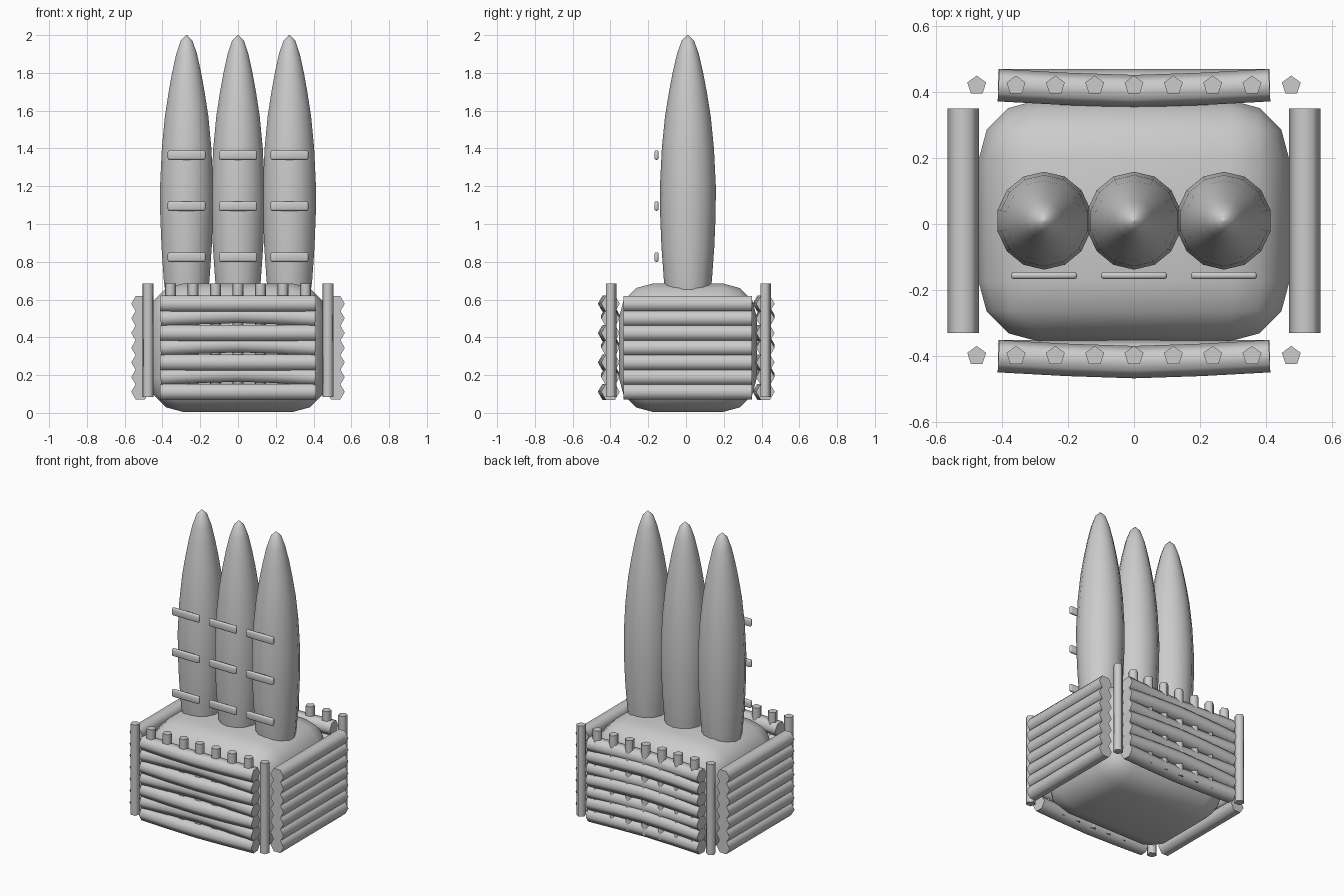
import bpy, bmesh, math
from mathutils import Vector

cube = bpy.data.objects.get("Cube")
if cube:
    bpy.data.objects.remove(cube, do_unlink=True)

grey = bpy.data.materials.new("plain_grey")
grey.use_nodes = True
grey.diffuse_color = (0.6, 0.6, 0.6, 1)
grey.node_tree.nodes["Principled BSDF"].inputs["Base Color"].default_value = (0.6, 0.6, 0.6, 1)

MID_Y = 0.01


def finish(name, bm, smooth_angle):
    bmesh.ops.recalc_face_normals(bm, faces=bm.faces)
    mesh = bpy.data.meshes.new(name)
    bm.to_mesh(mesh)
    bm.free()
    mesh.materials.append(grey)
    obj = bpy.data.objects.new(name, mesh)
    bpy.context.collection.objects.link(obj)
    bpy.ops.object.select_all(action='DESELECT')
    obj.select_set(True)
    bpy.context.view_layer.objects.active = obj
    bpy.ops.object.shade_smooth_by_angle(angle=math.radians(smooth_angle))
    return obj


def loft(bm, rings):
    """Skin a list of vertex-position rings and cap both ends."""
    rows = [[bm.verts.new(p) for p in ring] for ring in rings]
    n = len(rows[0])
    for a, b in zip(rows, rows[1:]):
        for i in range(n):
            j = (i + 1) % n
            bm.faces.new((a[i], a[j], b[j], b[i]))
    bm.faces.new(rows[0])
    bm.faces.new(rows[-1])


def rod(name, path, radius, sides, side_axis):
    """Polygonal rod along a path, with one corner pointing along side_axis."""
    path = [Vector(p) for p in path]
    u = Vector(side_axis)
    rings = []
    for k, p in enumerate(path):
        along = (path[min(k + 1, len(path) - 1)] - path[max(k - 1, 0)]).normalized()
        v = along.cross(u).normalized()
        w = v.cross(along)
        angles = [math.tau * i / sides for i in range(sides)]
        rings.append([p + radius * (math.cos(a) * w + math.sin(a) * v) for a in angles])
    bm = bmesh.new()
    loft(bm, rings)
    return finish(name, bm, 75)


def rounded_box(name, centre, size, radius, segments):
    bm = bmesh.new()
    bmesh.ops.create_cube(bm, size=1)
    for v in bm.verts:
        v.co = Vector(centre) + Vector(c * s for c, s in zip(v.co, size))
    bmesh.ops.bevel(bm, geom=bm.edges[:], offset=radius, segments=segments,
                    profile=0.5, affect='EDGES')
    return finish(name, bm, 50)


# Basket body
rounded_box("basket_body", (0, MID_Y, 0.345), (0.94, 0.73, 0.68), 0.18, 3)

# Woven slats: odd rows bow forwards, even rows bow upwards
for row in range(7):
    z = 0.578 - row * 0.0777
    for face, sign in (("front", -1), ("back", 1)):
        path = []
        for t in (-1, -0.5, 0, 0.5, 1):
            bow = 0.018 * (1 - abs(t) ** 1.4)
            dy, dz = (-bow, 0) if row % 2 == 0 else (0, bow)
            path.append((0.41 * t, MID_Y + sign * 0.41 + dy, z + dz))
        rod(f"{face}_slat_{row + 1}", path, 0.049, 6, (0, 1, 0))
    for side, sign in (("left", 1), ("right", -1)):
        path = [(sign * 0.517, MID_Y + e * 0.34, z) for e in (-1, 1)]
        rod(f"{side}_slat_{row + 1}", path, 0.048, 6, (1, 0, 0))

# Upright stakes along front and back
for i in range(9):
    x = (i - 4) * 0.119
    for face, sign in (("front", -1), ("back", 1)):
        y = MID_Y + sign * 0.409
        rod(f"{face}_stake_{i + 1}", [(x, y, 0.085), (x, y, 0.685)], 0.03, 5, (0, 1, 0))

# Long loaves with raised score marks
loaf_profile = [(0.04, 0.3), (0.08, 0.45), (0.11, 0.58), (0.127, 0.7), (0.14, 0.88),
                (0.147, 1.05), (0.148, 1.2), (0.138, 1.4), (0.121, 1.57), (0.1, 1.7),
                (0.081, 1.8), (0.058, 1.9), (0.033, 1.97), (0.003, 2.0)]
SIDES = 14
for n, cx in enumerate((-0.272, 0, 0.272)):
    bm = bmesh.new()
    rings = []
    for r, z in loaf_profile:
        angles = [math.tau * i / SIDES for i in range(SIDES)]
        rings.append([(cx + 0.975 * r * math.sin(a), MID_Y + r * math.cos(a), z) for a in angles])
    loft(bm, rings)
    finish(f"loaf_{n + 1}", bm, 60)
    for k in range(3):
        rounded_box(f"loaf_{n + 1}_score_{k + 1}", (cx, -0.156, 0.825 + 0.27 * k),
                    (0.2, 0.022, 0.05), 0.009, 2)
